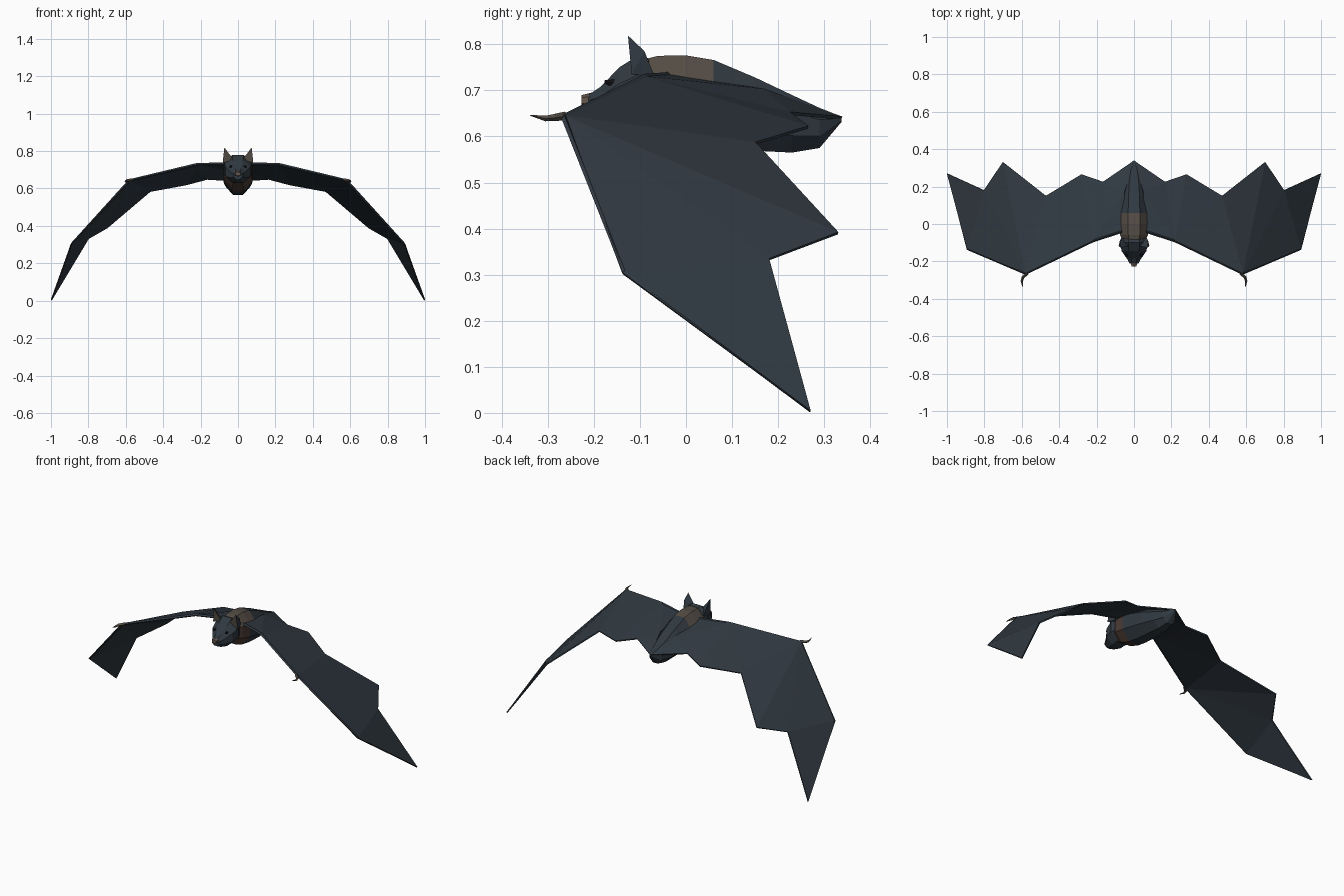
import bpy, bmesh, math
from mathutils import Vector

if "Cube" in bpy.data.objects:
    bpy.data.objects.remove(bpy.data.objects["Cube"])


def mat(name, col):
    m = bpy.data.materials.new(name)
    m.diffuse_color = (*col, 1)
    m.use_nodes = True
    m.node_tree.nodes["Principled BSDF"].inputs["Base Color"].default_value = m.diffuse_color
    return m


SLATE = mat("slate skin", (0.030, 0.041, 0.053))
BROWN = mat("brown fur", (0.090, 0.074, 0.060))
RUST = mat("rust fur", (0.075, 0.045, 0.035))
NOSE = mat("nose", (0.13, 0.095, 0.075))
BLACK = mat("eye black", (0.008, 0.008, 0.010))


def make(name, verts, faces, mats, mirror=False, thick=0, rule=None):
    me = bpy.data.meshes.new(name)
    me.from_pydata([Vector(v) for v in verts], [], faces)
    bm = bmesh.new()
    bm.from_mesh(me)
    bmesh.ops.recalc_face_normals(bm, faces=bm.faces)
    bm.to_mesh(me)
    bm.free()
    for m in mats:
        me.materials.append(m)
    if rule:
        for p in me.polygons:
            p.material_index = rule(p.center, p.normal)
    ob = bpy.data.objects.new(name, me)
    bpy.context.collection.objects.link(ob)
    if mirror:
        ob.modifiers.new("mirror", "MIRROR").use_clip = False
    if thick:
        s = ob.modifiers.new("solid", "SOLIDIFY")
        s.thickness, s.offset = thick, 0
    return ob


def bridge(count, n):
    """Quads between stacked rings plus end caps."""
    f = [(r * n + i, r * n + (i + 1) % n, (r + 1) * n + (i + 1) % n, (r + 1) * n + i)
         for r in range(count - 1) for i in range(n)]
    return f + [tuple(range(n)), tuple(range((count - 1) * n, count * n))]


def loft(name, rings, mats, rule, n=8):
    """Rings along y: (y, half width, top z, bottom z)."""
    v = []
    for y, w, zt, zb in rings:
        for i in range(n):
            a = math.tau * (i + 0.5) / n
            k = 1 / math.cos(math.pi / n)
            v.append((w * k * math.cos(a), y, (zt + zb) / 2 + (zt - zb) / 2 * k * math.sin(a)))
    return make(name, v, bridge(len(rings), n), mats, rule=rule)


def rod(name, path, radii, m, n=4):
    """Tapered tube through points, mirrored in x."""
    pts = [Vector(p) for p in path]
    v = []
    for i, p in enumerate(pts):
        d = (pts[min(i + 1, len(pts) - 1)] - pts[max(i - 1, 0)]).normalized()
        s = d.cross(Vector((0, 0, 1))).normalized()
        u = s.cross(d)
        for k in range(n):
            a = math.tau * k / n
            v.append(p + radii[i] * (math.cos(a) * s + math.sin(a) * u))
    return make(name, v, bridge(len(pts), n), [m], mirror=True)


# Wing membrane
P = {
    "root": (0.05, -0.035, 0.732), "elbow": (0.22, -0.09, 0.728),
    "wrist": (0.58, -0.265, 0.643), "knuckle": (0.89, -0.135, 0.305),
    "tip": (0.998, 0.27, 0.003), "notch3": (0.80, 0.18, 0.333),
    "finger2": (0.70, 0.33, 0.39), "notch2": (0.47, 0.15, 0.585),
    "finger1": (0.28, 0.265, 0.62), "notch1": (0.165, 0.225, 0.65),
    "hip": (0.05, 0.17, 0.700), "tail": (0.0, 0.338, 0.64),
}
K = list(P)
tris = ["root elbow hip", "elbow notch1 hip", "hip notch1 tail", "elbow finger1 notch1",
        "elbow notch2 finger1", "elbow wrist notch2", "wrist finger2 notch2",
        "wrist notch3 finger2", "wrist knuckle notch3", "knuckle tip notch3"]
make("wings", P.values(), [tuple(K.index(k) for k in t.split()) for t in tris],
     [SLATE], mirror=True, thick=0.007)

# Arm bones along the leading edge, and thumb claws
rod("arm_bones", [P[k] for k in ("root", "elbow", "wrist", "knuckle", "tip")],
    [0.008, 0.008, 0.007, 0.005, 0.001], SLATE)
rod("thumb_claws", [(0.57, -0.262, 0.645), (0.594, -0.285, 0.641), (0.60, -0.305, 0.639),
                    (0.596, -0.338, 0.646)], [0.009, 0.008, 0.006, 0.001], BROWN)


# Body: brown mantle, rust chest, slate rear
def body_rule(c, nrm):
    if c.y < 0.07 and nrm.z > 0.45:
        return 1
    return 2 if c.y < 0.0 and nrm.z < 0.1 else 0


loft("body", [(-0.10, 0.055, 0.765, 0.63), (-0.06, 0.074, 0.775, 0.605),
              (0.0, 0.078, 0.776, 0.585), (0.06, 0.076, 0.766, 0.575),
              (0.15, 0.070, 0.728, 0.569), (0.23, 0.060, 0.690, 0.565),
              (0.29, 0.040, 0.662, 0.575), (0.338, 0.006, 0.643, 0.632)],
     [SLATE, BROWN, RUST], body_rule)

# Head and muzzle
loft("head", [(-0.05, 0.050, 0.755, 0.64), (-0.10, 0.074, 0.778, 0.632),
              (-0.145, 0.066, 0.750, 0.628), (-0.185, 0.038, 0.708, 0.635),
              (-0.212, 0.023, 0.690, 0.648)], [SLATE], None)
loft("nose", [(-0.205, 0.018, 0.693, 0.665), (-0.227, 0.013, 0.688, 0.668)], [NOSE], None, 6)

# Ears with brown inner front faces
make("ears", [(0.024, -0.118, 0.755), (0.082, -0.118, 0.735), (0.066, -0.07, 0.735),
              (0.073, -0.126, 0.819), (0.076, -0.09, 0.785)],
     [(0, 1, 3), (1, 2, 4), (1, 4, 3), (0, 3, 4), (0, 4, 2), (0, 2, 1)],
     [SLATE, BROWN], mirror=True, rule=lambda c, nrm: int(nrm.y < -0.8))

# Eyes
rod("eyes", [(0.036, -0.155, 0.715), (0.043, -0.176, 0.719)], [0.010, 0.004], BLACK, 6)
